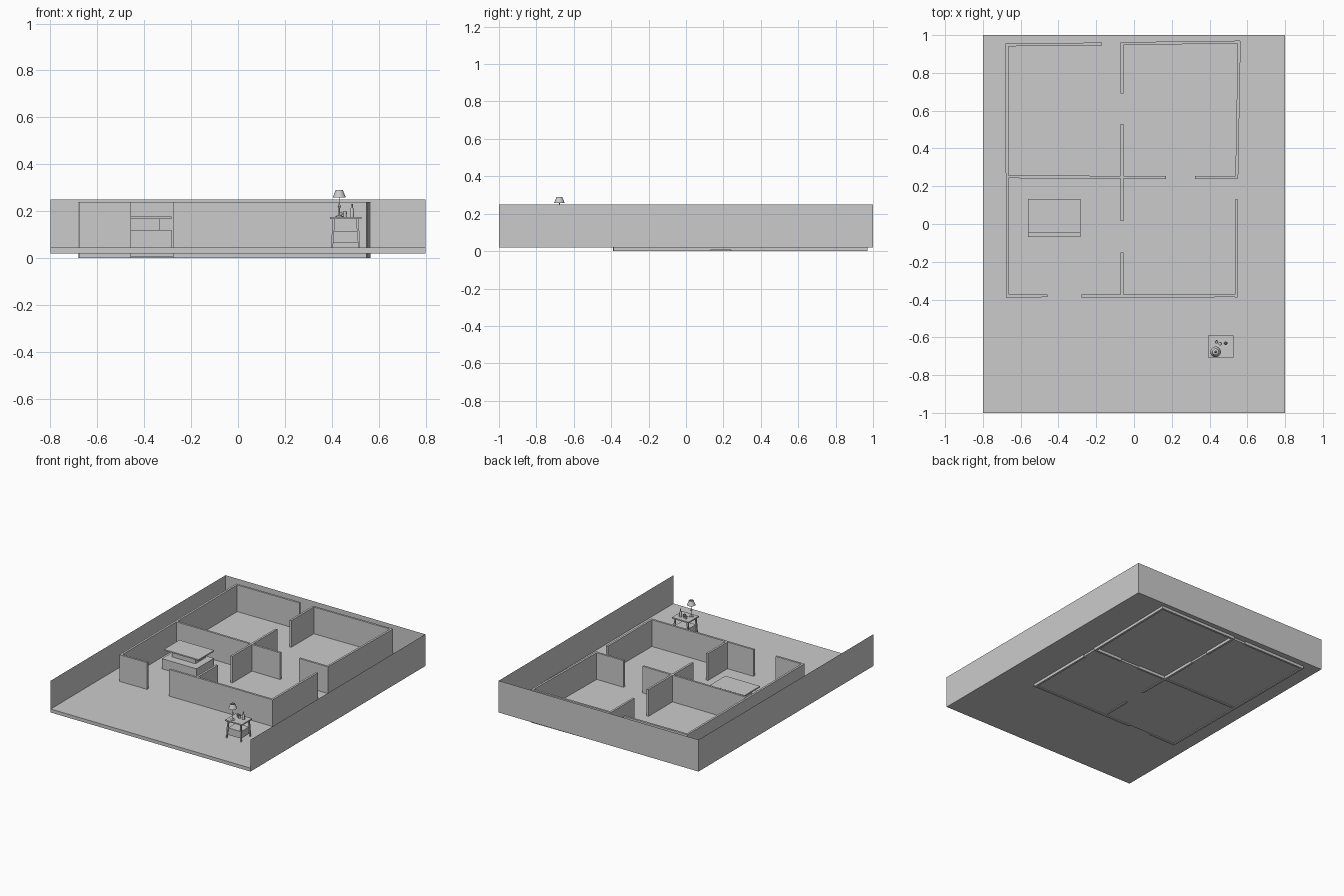
import bpy, bmesh, math
from mathutils import Vector

if "Cube" in bpy.data.objects:
    bpy.data.objects.remove(bpy.data.objects["Cube"])


def make(name, bm):
    bmesh.ops.recalc_face_normals(bm, faces=bm.faces)
    me = bpy.data.meshes.new(name)
    bm.to_mesh(me)
    bm.free()
    ob = bpy.data.objects.new(name, me)
    bpy.context.collection.objects.link(ob)
    return ob


def prism(name, pts, z0, z1):
    """Extrude a plan outline from z0 to z1."""
    bm = bmesh.new()
    f = bm.faces.new([bm.verts.new((x, y, z0)) for x, y in pts])
    r = bmesh.ops.extrude_face_region(bm, geom=[f])
    for v in r["geom"]:
        if isinstance(v, bmesh.types.BMVert):
            v.co.z = z1
    return make(name, bm)


def box(name, x0, x1, y0, y1, z0, z1):
    return prism(name, [(x0, y0), (x1, y0), (x1, y1), (x0, y1)], z0, z1)


def wall(name, a, b, t=0.015, z0=0.0, z1=0.238):
    """Straight wall between two plan points, possibly slightly skewed."""
    a, b = Vector(a), Vector(b)
    d = (b - a).normalized()
    n = Vector((-d.y, d.x)) * t / 2
    return prism(name, [a - n, b - n, b + n, a + n], z0, z1)


def sheet(name, a, b, z0, z1):
    """Zero-thickness upright panel."""
    bm = bmesh.new()
    bm.faces.new([bm.verts.new(p) for p in
                  ((*a, z0), (*b, z0), (*b, z1), (*a, z1))])
    return make(name, bm)


def lathe(name, x, y, z, profile, seg=20):
    """Revolve (radius, height) points around an upright axis."""
    bm = bmesh.new()
    vs = [bm.verts.new((x + r, y, z + h)) for r, h in profile]
    es = [bm.edges.new(p) for p in zip(vs, vs[1:])]
    bmesh.ops.spin(bm, geom=vs + es, cent=(x, y, z), axis=(0, 0, 1),
                   angle=math.tau, steps=seg)
    bmesh.ops.remove_doubles(bm, verts=bm.verts, dist=1e-5)
    ob = make(name, bm)
    bpy.ops.object.select_all(action='DESELECT')
    ob.select_set(True)
    bpy.context.view_layer.objects.active = ob
    bpy.ops.object.shade_smooth_by_angle(angle=math.radians(35))
    return ob


# Ground slab and the three boundary panels (front stays open)
box("floor_slab", -0.8, 0.8, -1, 1, 0.02, 0.045)
sheet("left_boundary", (-0.8, -1), (-0.8, 1), 0.02, 0.25)
sheet("right_boundary", (0.8, -1), (0.8, 1), 0.02, 0.25)
sheet("back_boundary", (-0.8, 1), (0.8, 1), 0.02, 0.25)

# L-shaped underside of the rooms
prism("room_underside", [(-0.67, -0.38), (0.545, -0.38), (0.545, 0.245),
                         (-0.063, 0.245), (-0.063, 0.95), (-0.67, 0.95)], 0.006, 0.021)

# Room walls with door gaps
walls = {
    "left_wall": ((-0.67, -0.388), (-0.673, 0.953)),
    "back_wall_left": ((-0.68, 0.948), (-0.17, 0.953)),
    "back_wall_right": ((-0.07, 0.955), (0.56, 0.963)),
    "right_wall_back": ((0.557, 0.968), (0.544, 0.24)),
    "right_wall_front": ((0.543, 0.13), (0.541, -0.388)),
    "front_wall_left": ((-0.678, -0.382), (-0.457, -0.38)),
    "front_wall_right": ((-0.278, -0.382), (0.548, -0.38)),
    "divider_back": ((-0.064, 0.96), (-0.064, 0.69)),
    "divider_middle": ((-0.063, 0.53), (-0.063, 0.015)),
    "divider_front": ((-0.063, -0.15), (-0.063, -0.38)),
    "cross_wall_left": ((-0.668, 0.25), (0.17, 0.246)),
    "cross_wall_right": ((0.322, 0.247), (0.548, 0.247)),
}
for name, (a, b) in walls.items():
    wall(name, a, b)

# Low cabinet with a raised top
box("cabinet_base", -0.56, -0.284, -0.07, 0.13, 0.045, 0.119)
box("cabinet_support", -0.52, -0.334, -0.01, 0.11, 0.119, 0.167)
box("cabinet_top", -0.562, -0.284, -0.045, 0.132, 0.167, 0.176)

# Side table
tx, ty = 0.459, -0.649
box("table_top", 0.393, 0.526, -0.708, -0.59, 0.166, 0.175)
box("table_drawer", tx - 0.052, tx + 0.052, ty - 0.046, ty + 0.046, 0.065, 0.115)
for sx in (-1, 1):
    for sy in (-1, 1):
        bm = bmesh.new()
        bmesh.ops.create_cube(bm, size=1)
        for v in bm.verts:
            top = v.co.z > 0
            w = 0.011 if top else 0.008
            v.co = (tx + sx * (0.05 if top else 0.058) + v.co.x * w,
                    ty + sy * (0.045 if top else 0.052) + v.co.y * w,
                    0.167 if top else 0.045)
        make("table_leg", bm)

# Lamp
lx, ly, lz = 0.432, -0.677, 0.175
lathe("lamp_stand", lx, ly, lz, [
    (0, 0), (0.016, 0), (0.016, 0.004), (0.006, 0.007), (0.003, 0.012),
    (0.003, 0.036), (0.007, 0.044), (0.004, 0.052), (0.002, 0.058),
    (0.002, 0.09), (0, 0.09)])
lathe("lamp_shade", lx, ly, lz, [(0.028, 0.083), (0.015, 0.115)], 24)

# Bottle and two small cups
lathe("bottle", 0.486, -0.632, lz, [
    (0, 0), (0.009, 0), (0.009, 0.03), (0.004, 0.041), (0.004, 0.055), (0, 0.055)], 16)
for cx, cy, h in ((0.437, -0.624, 0.02), (0.456, -0.634, 0.024)):
    lathe("cup", cx, cy, lz, [(0, 0), (0.007, 0), (0.009, h), (0.007, h),
                              (0.006, 0.003), (0, 0.003)], 16)
